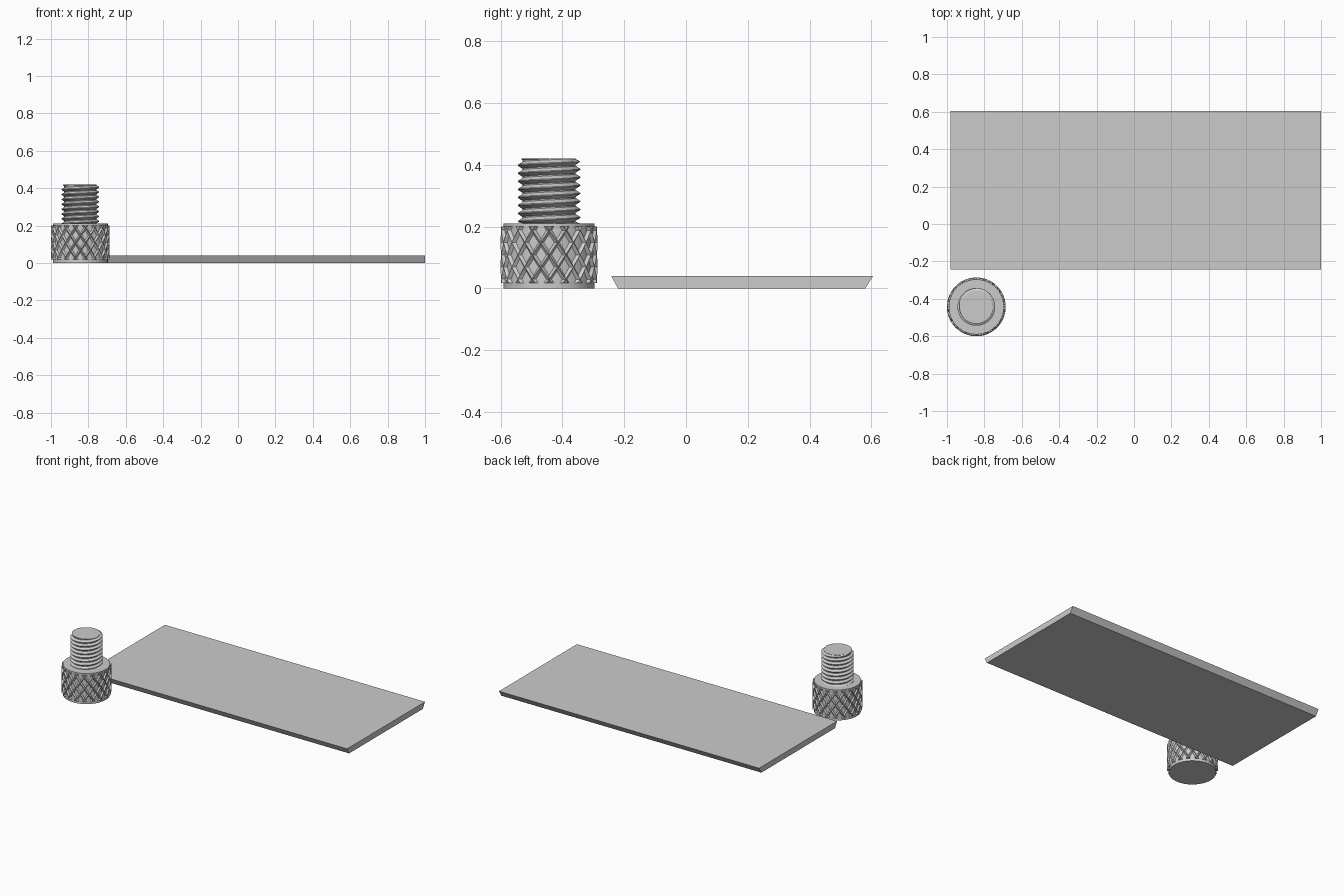
import bpy
import bmesh
from math import cos, sin, pi, tau, radians

cube = bpy.data.objects.get("Cube")
if cube:
    bpy.data.objects.remove(cube)

grey = bpy.data.materials.new("plain grey")
grey.use_nodes = True
grey.diffuse_color = (0.6, 0.6, 0.6, 1)
grey.node_tree.nodes["Principled BSDF"].inputs["Base Color"].default_value = (0.6, 0.6, 0.6, 1)

SCREW_X, SCREW_Y = -0.843, -0.443
HEAD_TOP, SCREW_TOP = 0.21, 0.42
HEAD_R, KNURL_R = 0.147, 0.157


def finish(name, bm, location=(0, 0, 0)):
    bmesh.ops.recalc_face_normals(bm, faces=bm.faces[:])
    mesh = bpy.data.meshes.new(name)
    bm.to_mesh(mesh)
    bm.free()
    mesh.materials.append(grey)
    obj = bpy.data.objects.new(name, mesh)
    obj.location = location
    bpy.context.collection.objects.link(obj)
    return obj


def polar(r, angle, z):
    return (r * cos(angle), r * sin(angle), z)


def lathe(name, profile, sides=64):
    """Closed solid of revolution from (radius, height) pairs."""
    bm = bmesh.new()
    rings = [[bm.verts.new(polar(r, tau * i / sides, z)) for i in range(sides)]
             for r, z in profile]
    for low, high in zip(rings, rings[1:]):
        for i in range(sides):
            j = (i + 1) % sides
            bm.faces.new((low[i], low[j], high[j], high[i]))
    bm.faces.new(rings[0])
    bm.faces.new(rings[-1])
    obj = finish(name, bm, (SCREW_X, SCREW_Y, 0))
    bpy.ops.object.select_all(action='DESELECT')
    obj.select_set(True)
    bpy.context.view_layer.objects.active = obj
    bpy.ops.object.shade_smooth_by_angle(angle=radians(30))


# Sliding plate with dovetailed long edges
bm = bmesh.new()
section = [(-0.22, 0), (0.58, 0), (0.605, 0.04), (-0.242, 0.04)]
end = bm.faces.new([bm.verts.new((-0.98, y, z)) for y, z in section])
side = bmesh.ops.extrude_face_region(bm, geom=[end])
moved = [v for v in side["geom"] if isinstance(v, bmesh.types.BMVert)]
bmesh.ops.translate(bm, verts=moved, vec=(1.98, 0, 0))
# Keep the starting cap so the plate is closed
if not end.is_valid:
    bmesh.ops.holes_fill(bm, edges=bm.edges[:])
finish("dovetail_plate", bm)

# Screw head and the core of the threaded shank
lathe("screw_head", [(HEAD_R, 0), (HEAD_R, HEAD_TOP)])
lathe("shank_core", [(0.086, HEAD_TOP - 0.01), (0.086, SCREW_TOP)])

# Knurling: crossed helical ribs with a triangular section
RIBS, STEPS, TWIST = 18, 10, radians(46)
LOW, HIGH, HALF = 0.018, 0.2, radians(4)
bm = bmesh.new()
for direction in (-1, 1):
    for n in range(RIBS):
        rings = []
        for s in range(STEPS + 1):
            t = s / STEPS
            a = tau * n / RIBS + direction * TWIST * (t - 0.5)
            z = LOW + (HIGH - LOW) * t
            rings.append([bm.verts.new(polar(r, a + off, z)) for r, off in
                          ((HEAD_R - 0.002, -HALF), (KNURL_R, 0), (HEAD_R - 0.002, HALF))])
        for low, high in zip(rings, rings[1:]):
            for i in range(3):
                j = (i + 1) % 3
                bm.faces.new((low[i], low[j], high[j], high[i]))
        bm.faces.new(rings[0])
        bm.faces.new(rings[-1])
finish("head_knurling", bm, (SCREW_X, SCREW_Y, 0))

# Screw thread: V-shaped ridge wound round the core, chamfered at the tip
PITCH, SIDES, TURNS = 0.026, 48, 9
bm = bmesh.new()


def thread_point(r, angle, z):
    z = min(max(z, HEAD_TOP), SCREW_TOP)
    r = min(r, 0.09 + (SCREW_TOP - z))
    return bm.verts.new(polar(r, angle, z))


rings = []
for s in range(SIDES * TURNS + 1):
    a = tau * s / SIDES
    z = HEAD_TOP - PITCH / 2 + PITCH * s / SIDES
    rings.append([thread_point(r, a, z + k * PITCH) for r, k in
                  ((0.083, -0.5), (0.101, -0.06), (0.101, 0.06), (0.083, 0.5))])
for low, high in zip(rings, rings[1:]):
    for i in range(4):
        j = (i + 1) % 4
        bm.faces.new((low[i], low[j], high[j], high[i]))
bm.faces.new(rings[0])
bm.faces.new(rings[-1])
bmesh.ops.dissolve_degenerate(bm, dist=0.00001, edges=bm.edges[:])
finish("screw_thread", bm, (SCREW_X, SCREW_Y, 0))
